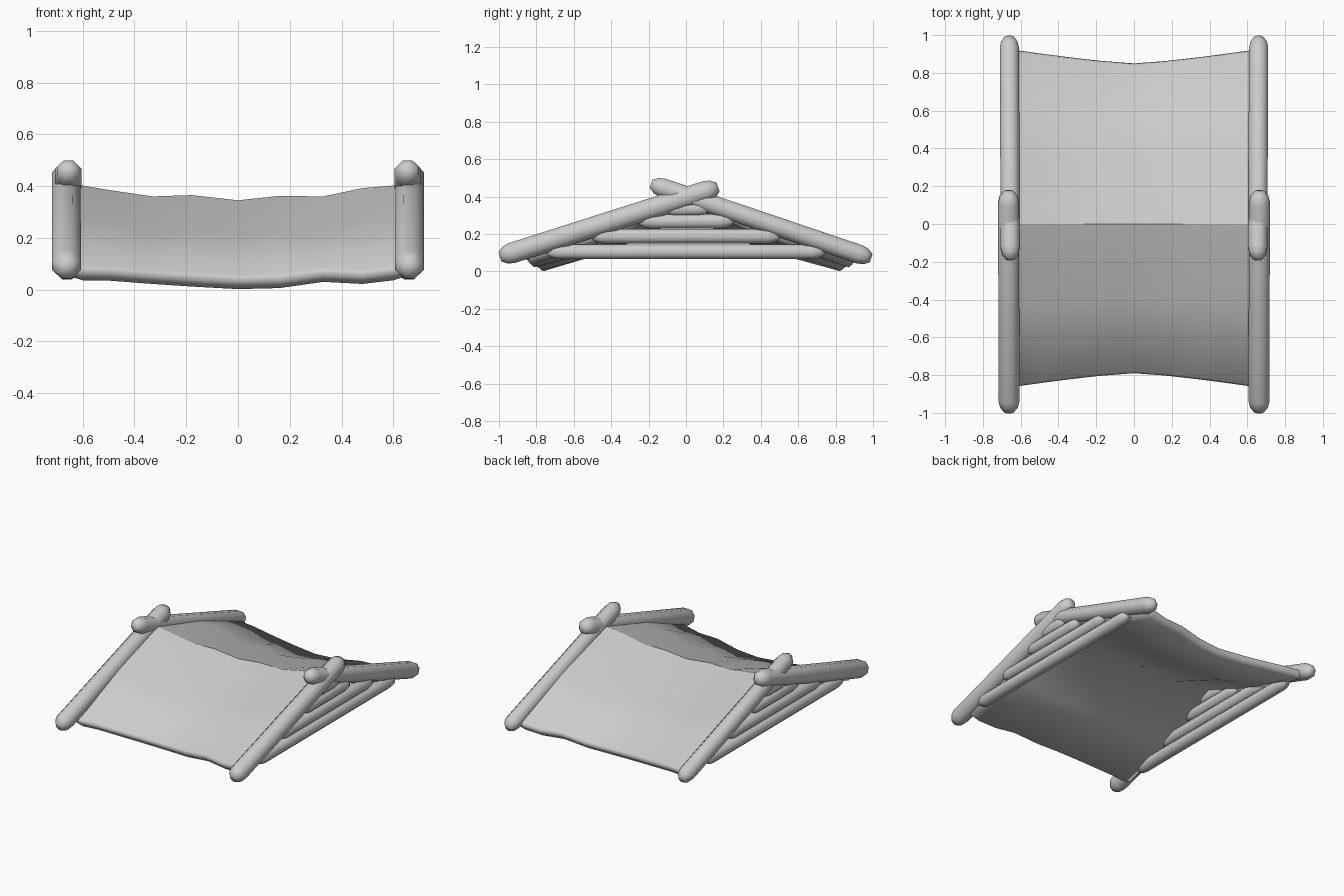
import bpy, bmesh, math
from mathutils import Vector

if "Cube" in bpy.data.objects:
    bpy.data.objects.remove(bpy.data.objects["Cube"])


def log(name, a, b, r, sides=8):
    """Pole from a to b with rounded, chamfered ends."""
    a, b = Vector(a), Vector(b)
    d = b - a
    L = d.length
    rot = d.to_track_quat('Z', 'Y')
    bm = bmesh.new()
    rings = []
    for t, k in ((0, .45), (.03, .85), (.065, 1), (L - .065, 1), (L - .03, .85), (L, .45)):
        rings.append([bm.verts.new(a + rot @ Vector((
            r * k * math.cos(2 * math.pi * (i + .5) / sides),
            r * k * math.sin(2 * math.pi * (i + .5) / sides), t))) for i in range(sides)])
    skin(bm, rings)
    return finish(name, bm, 60)


def skin(bm, rings):
    n = len(rings[0])
    for p, q in zip(rings, rings[1:]):
        for i in range(n):
            j = (i + 1) % n
            bm.faces.new((p[i], p[j], q[j], q[i]))
    bm.faces.new(rings[0][::-1])
    bm.faces.new(rings[-1])


def finish(name, bm, angle):
    bmesh.ops.recalc_face_normals(bm, faces=bm.faces)
    me = bpy.data.meshes.new(name)
    bm.to_mesh(me)
    bm.free()
    ob = bpy.data.objects.new(name, me)
    bpy.context.collection.objects.link(ob)
    bpy.ops.object.select_all(action='DESELECT')
    ob.select_set(True)
    bpy.context.view_layer.objects.active = ob
    bpy.ops.object.shade_smooth_by_angle(angle=math.radians(angle))
    return ob


# Crossed rafters and stacked gable logs on both sides
for s, side in ((1, "right"), (-1, "left")):
    log(f"front_rafter_{side}", (s * .662, -.995, .078), (s * .664, .172, .45), .06)
    log(f"back_rafter_{side}", (s * .66, .99, .07), (s * .655, -.187, .468), .055)
    for i, (z, h) in enumerate(((.105, .74), (.188, .5), (.268, .25), (.335, .13))):
        log(f"gable_log_{side}_{i + 1}", (s * .66, -h, z), (s * .66, h, z), .043)

# Sagging roof sheet: x, ridge height, eave bottom height, pleat per column
cols = ((-.66, .41, .055, .01), (-.6, .402, .036, .01), (-.5, .385, .035, .014),
        (-.33, .36, .022, -.006), (-.18, .365, .012, .008), (0, .345, .002, 0),
        (.16, .362, .006, .008), (.33, .36, .03, -.006), (.48, .392, .022, .016),
        (.6, .402, .036, .01), (.66, .41, .055, .01))
bm = bmesh.new()
rings = []
T = .055
for x, zr, ze, fold in cols:
    out = .07 * min(1, (abs(x) / .62) ** 1.3)
    yf, yb = -.79 - out, .85 + out
    et = ze + T
    mid = (zr + et) / 2 + .01 + fold
    low = mid - .1
    prof = ((yf + .01, et), (yf / 2, mid), (0, zr), (yb / 2, mid), (yb - .01, et),
            (yb, et - .02), (yb - .03, ze), (yb / 2, low), (0, zr - T),
            (yf / 2, low), (yf + .03, ze), (yf, et - .02))
    rings.append([bm.verts.new((x, y, z)) for y, z in prof])
skin(bm, rings)
# Crisp ridge line, soft eaves
for p, q in zip(rings, rings[1:]):
    bm.edges.get((p[2], q[2])).smooth = False
finish("roof_sheet", bm, 80)
